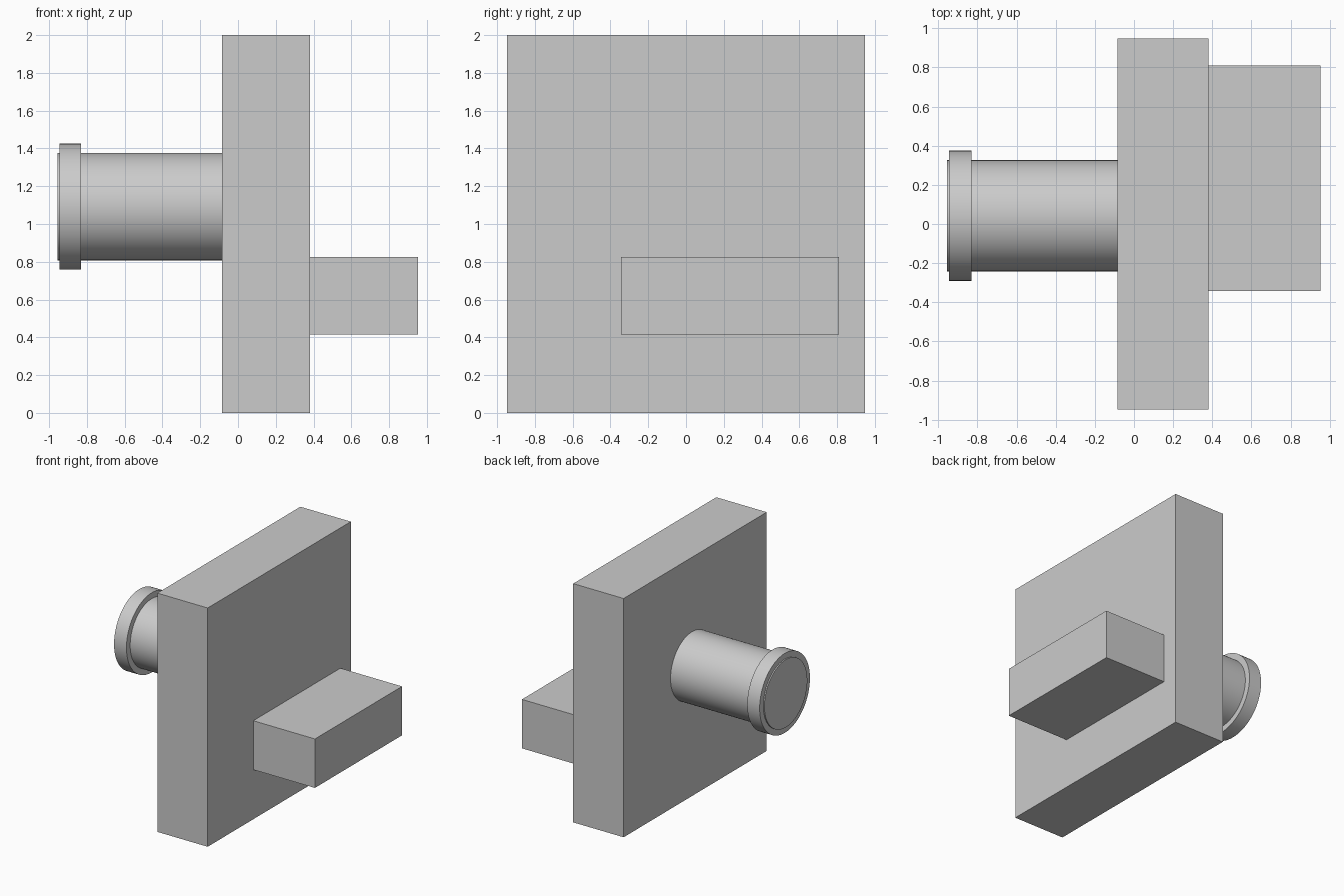
import bpy
import math

old = bpy.data.objects.get("Cube")
if old:
    bpy.data.objects.remove(old, do_unlink=True)

# Single grey material
grey = bpy.data.materials.new("light_grey")
grey.use_nodes = True
colour = (0.6, 0.6, 0.6, 1)
grey.diffuse_color = colour
grey.node_tree.nodes["Principled BSDF"].inputs["Base Color"].default_value = colour


def finish(name):
    obj = bpy.context.object
    obj.name = name
    obj.data.materials.append(grey)
    return obj


def box(name, low, high):
    centre = [(a + b) / 2 for a, b in zip(low, high)]
    bpy.ops.mesh.primitive_cube_add(size=1, location=centre)
    obj = finish(name)
    obj.scale = [b - a for a, b in zip(low, high)]
    bpy.ops.object.transform_apply(location=False, rotation=False, scale=True)


def rod(name, x0, x1, radius):
    # Round part lying along x on the shared axis
    bpy.ops.mesh.primitive_cylinder_add(
        vertices=96, radius=radius, depth=x1 - x0,
        location=((x0 + x1) / 2, 0.042, 1.092), rotation=(0, math.pi / 2, 0))
    finish(name)
    bpy.ops.object.shade_smooth_by_angle(angle=math.radians(30))


# Upright slab with a rectangular block on its left face
box("main_plate", (-0.085, -0.947, 0), (0.382, 0.947, 2))
box("side_block", (0.382, -0.343, 0.415), (0.953, 0.81, 0.825))

# Round post with an end collar on the right face
rod("post", -0.955, -0.085, 0.284)
rod("end_collar", -0.945, -0.83, 0.333)
